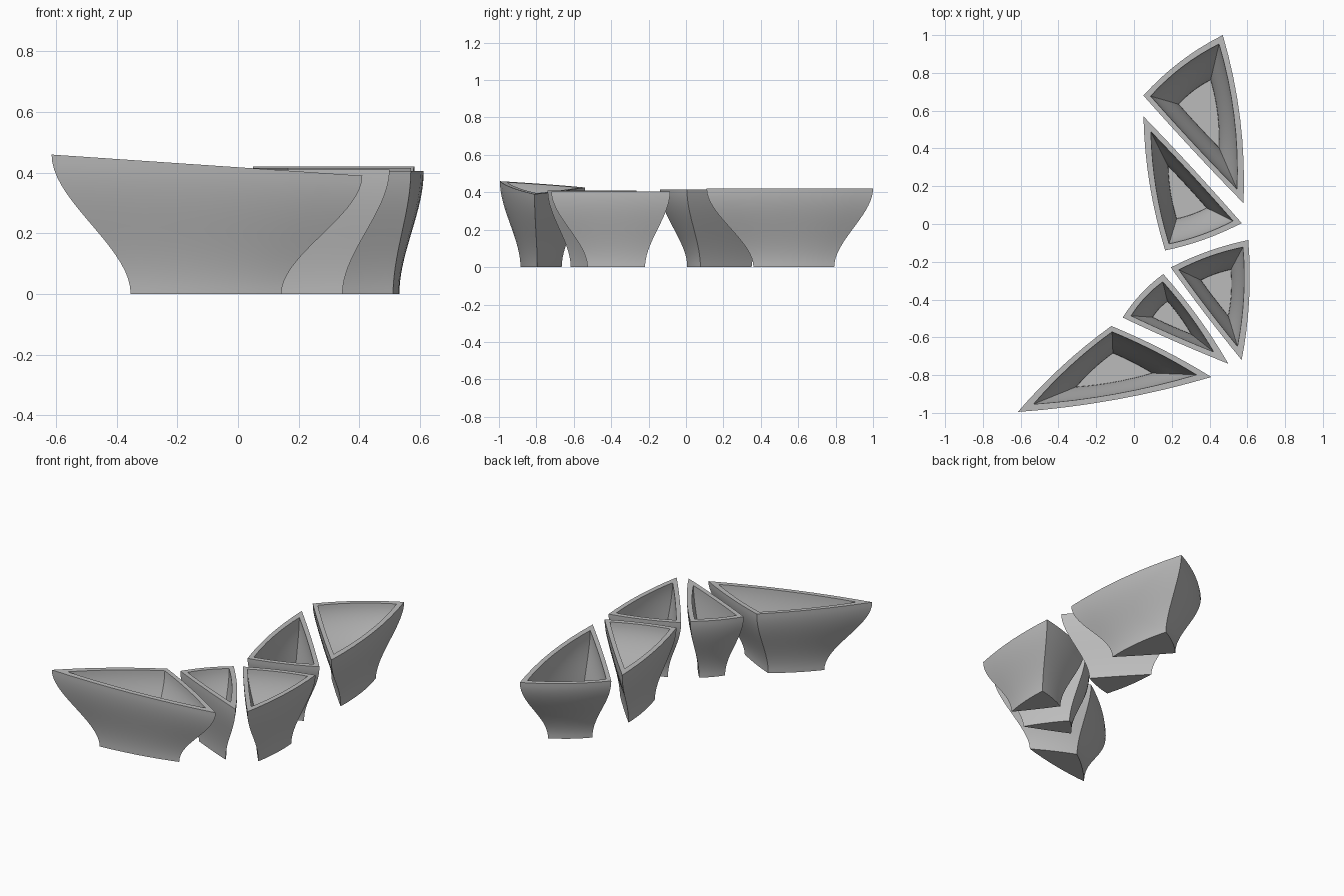
import bpy, bmesh
from mathutils import Vector

if "Cube" in bpy.data.objects:
    bpy.data.objects.remove(bpy.data.objects["Cube"])

grey = bpy.data.materials.new("plain grey")
grey.use_nodes = True
COLOUR = (0.5, 0.5, 0.5, 1)
grey.diffuse_color = COLOUR
grey.node_tree.nodes["Principled BSDF"].inputs["Base Color"].default_value = COLOUR

SEGMENTS, RINGS = 8, 18
BASE_SCALE, FLOOR_SCALE = 0.485, 0.465
WALL, FLOOR = 0.028, 0.03


def outline(corners, bulges):
    """Three softly bowed sides; each bulge is the outward bow of that side."""
    points = []
    for i, a in enumerate(corners):
        b = corners[(i + 1) % 3]
        side = b - a
        out = Vector((side.y, -side.x)).normalized()
        control = (a + b) / 2 + out * bulges[i] * 2
        for s in range(SEGMENTS):
            t = s / SEGMENTS
            points.append(a * (1 - t) ** 2 + control * 2 * t * (1 - t) + b * t * t)
    return points


def incircle(c):
    lengths = [(c[(i + 1) % 3] - c[(i + 2) % 3]).length for i in range(3)]
    total = sum(lengths)
    middle = sum((p * l for p, l in zip(c, lengths)), Vector((0, 0))) / total
    area = abs((c[1] - c[0]).cross(c[2] - c[0])) / 2
    return middle, 2 * area / total


def planter(name, corners, bulges, height, tilt=0):
    """Hollow three-sided pot with an S-shaped wall; corners run anticlockwise."""
    corners = [Vector(c) for c in corners]
    centre = sum(corners, Vector((0, 0))) / 3
    middle, radius = incircle(corners)
    rim = outline(corners, bulges)
    inner_rim = [middle + (p - middle) * (1 - WALL / (radius + max(bulges) / 2)) for p in rim]
    bm = bmesh.new()

    def ring(points, t, end_scale, low):
        ease = t * t * (3 - 2 * t)
        scale = end_scale + (1 - end_scale) * ease
        verts = []
        for p in points:
            q = centre + (p - centre) * scale
            top = height + tilt * (p.x - centre.x)
            verts.append(bm.verts.new((q.x, q.y, low + (top - low) * t)))
        return verts

    # outer wall upwards, over the rim, inner wall downwards
    steps = [i / RINGS for i in range(RINGS + 1)]
    rings = [ring(rim, t, BASE_SCALE, 0) for t in steps]
    rings += [ring(inner_rim, t, FLOOR_SCALE, FLOOR) for t in reversed(steps)]
    n = len(rim)
    for low, up in zip(rings, rings[1:]):
        for i in range(n):
            j = (i + 1) % n
            bm.faces.new((low[i], low[j], up[j], up[i]))
    # underside and inner floor
    bm.faces.new(list(reversed(rings[0])))
    bm.faces.new(rings[-1])

    mesh = bpy.data.meshes.new(name)
    bm.to_mesh(mesh)
    bm.free()
    mesh.materials.append(grey)
    obj = bpy.data.objects.new(name, mesh)
    bpy.context.collection.objects.link(obj)
    bpy.ops.object.select_all(action="DESELECT")
    obj.select_set(True)
    bpy.context.view_layer.objects.active = obj
    bpy.ops.object.shade_smooth_by_angle(angle=0.6)


planter("back_planter", [(0.47, 1.0), (0.05, 0.68), (0.58, 0.11)],
        [0.025, 0.005, 0.037], 0.42)
planter("middle_planter", [(0.05, 0.57), (0.165, -0.14), (0.57, 0.005)],
        [0.025, 0.015, 0.005], 0.415)
planter("left_planter", [(0.605, -0.085), (0.195, -0.23), (0.57, -0.72)],
        [0.015, 0.005, 0.022], 0.405)
planter("small_planter", [(0.155, -0.265), (-0.06, -0.495), (0.50, -0.74)],
        [0.015, 0.005, 0.015], 0.41)
planter("front_planter", [(-0.12, -0.54), (-0.615, -0.995), (0.41, -0.81)],
        [0.02, 0.028, 0.012], 0.425, -0.068)
